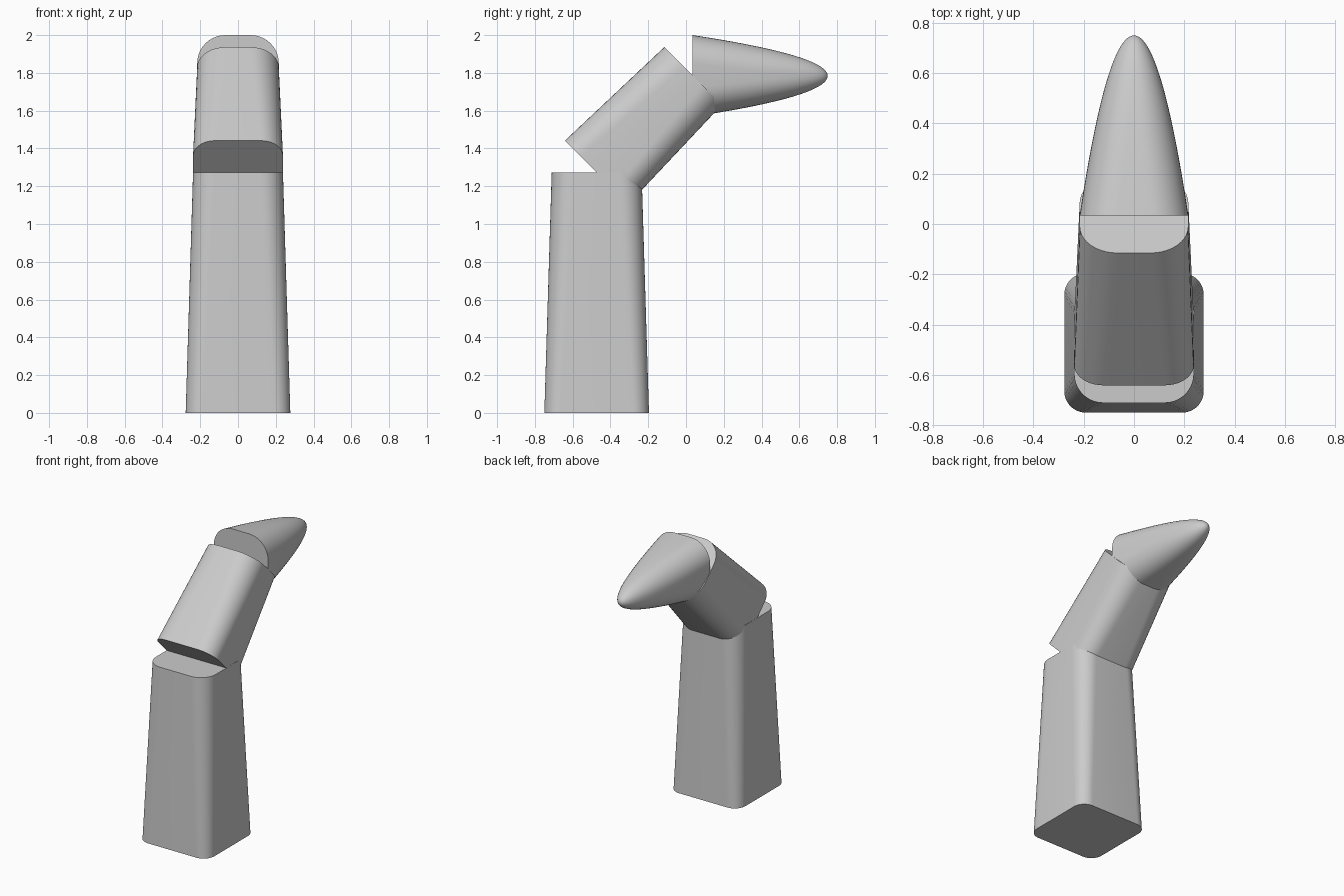
import bpy, bmesh, math
from mathutils import Matrix

if "Cube" in bpy.data.objects:
    bpy.data.objects.remove(bpy.data.objects["Cube"])

CORNER = 10  # segments per rounded corner


def ring(half, radius, z):
    """Rounded square outline at height z."""
    c = half - radius
    pts = []
    for q, (sx, sy) in enumerate([(1, 1), (-1, 1), (-1, -1), (1, -1)]):
        for i in range(CORNER + 1):
            a = math.pi / 2 * (q + i / CORNER)
            pts.append((sx * c + radius * math.cos(a), sy * c + radius * math.sin(a), z))
    return pts


def segment(name, sections, pivot, bend, tip=None):
    """Loft (half, radius, z) sections, then bend about the joint pivot."""
    bm = bmesh.new()
    rings = [[bm.verts.new(p) for p in ring(*s)] for s in sections]
    n = len(rings[0])
    for a, b in zip(rings, rings[1:]):
        for i in range(n):
            j = (i + 1) % n
            bm.faces.new((a[i], a[j], b[j], b[i]))
    bm.faces.new(rings[0][::-1])
    if tip is None:
        bm.faces.new(rings[-1])
    else:
        apex = bm.verts.new((0, 0, tip))
        for i in range(n):
            bm.faces.new((rings[-1][i], rings[-1][(i + 1) % n], apex))
    bm.transform(Matrix.Translation((0, *pivot)) @ Matrix.Rotation(-math.radians(bend), 4, 'X'))
    bmesh.ops.recalc_face_normals(bm, faces=bm.faces)
    mesh = bpy.data.meshes.new(name)
    bm.to_mesh(mesh)
    bm.free()
    obj = bpy.data.objects.new(name, mesh)
    bpy.context.collection.objects.link(obj)
    bpy.ops.object.select_all(action='DESELECT')
    obj.select_set(True)
    bpy.context.view_layer.objects.active = obj
    bpy.ops.object.shade_smooth_by_angle(angle=math.radians(35))


# Upright lower segment
segment("lower_segment", [(0.277, 0.085, 0), (0.238, 0.115, 1.273)], (-0.473, 0), 0)

# Middle segment, bent 45 degrees at the first joint
segment("middle_segment", [(0.238, 0.115, 0), (0.216, 0.15, 0.722)], (-0.473, 1.273), 45)

# Pointed fingertip, bent 90 degrees, parabolic outline
LENGTH, HALF, STEPS = 0.716, 0.216, 18
tip_sections = []
for k in range(STEPS):
    u = k / STEPS
    half = HALF * (1 - u)
    t = 1 - (1 - u) ** 2
    tip_sections.append((half, half * (0.69 + 0.3 * t), LENGTH * t))
segment("fingertip", tip_sections, (0.034, 1.784), 90, tip=LENGTH)
